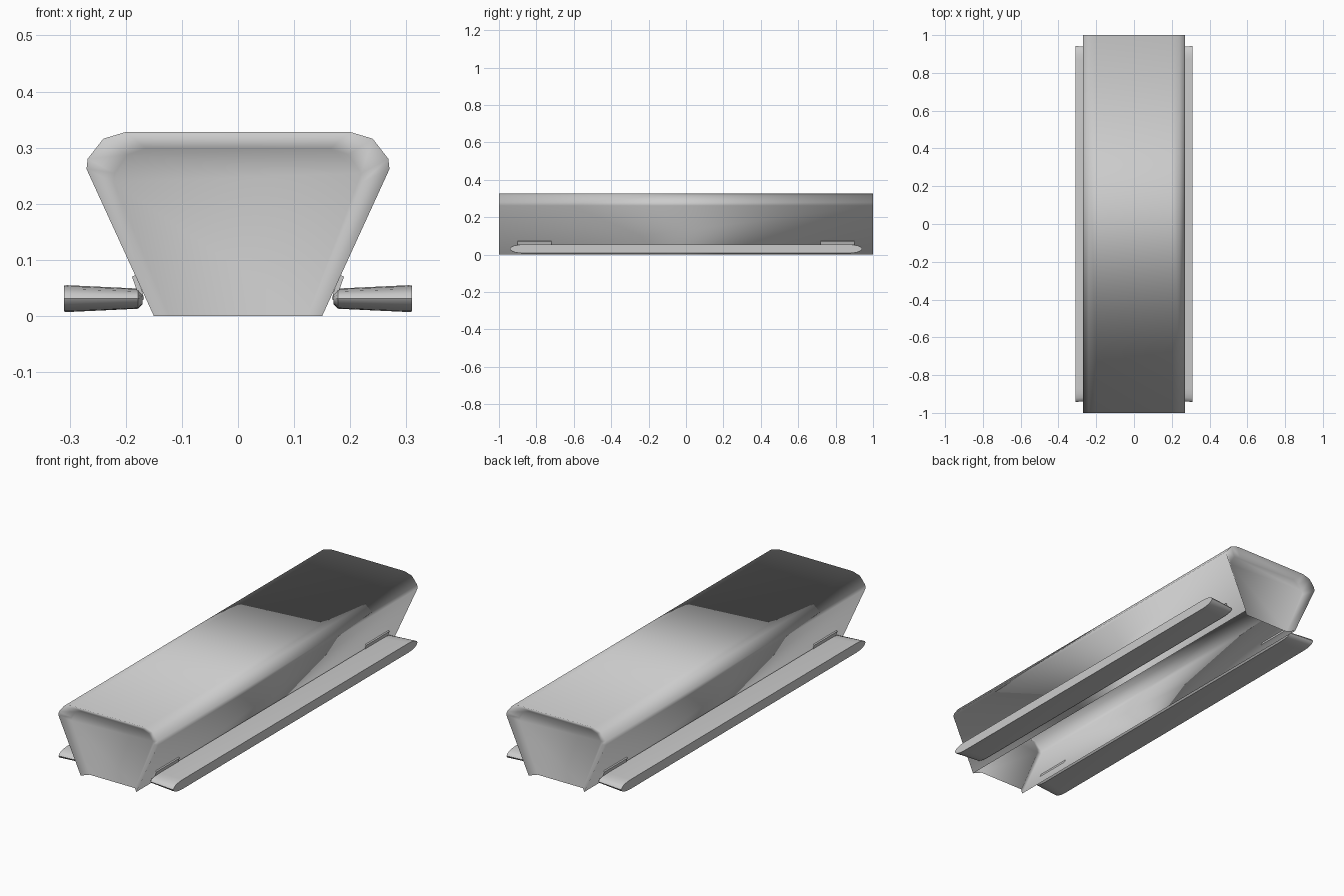
import bpy, bmesh, math

if "Cube" in bpy.data.objects:
    bpy.data.objects.remove(bpy.data.objects["Cube"], do_unlink=True)

grey = bpy.data.materials.new("light_grey")
grey.use_nodes = True
grey.diffuse_color = (0.6, 0.6, 0.6, 1)
grey.node_tree.nodes["Principled BSDF"].inputs["Base Color"].default_value = (0.6, 0.6, 0.6, 1)


def loft(name, loops, closed=True, caps=True, angle=180):
    """Skin matching point loops, with optional end caps."""
    bm = bmesh.new()
    rings = [[bm.verts.new(p) for p in loop] for loop in loops]
    n = len(rings[0])
    for a, b in zip(rings, rings[1:]):
        for i in range(n if closed else n - 1):
            j = (i + 1) % n
            bm.faces.new((a[i], a[j], b[j], b[i]))
    if caps:
        bm.faces.new(rings[0][::-1])
        bm.faces.new(rings[-1])
    bmesh.ops.recalc_face_normals(bm, faces=bm.faces)
    # an open shell must still face outwards
    bm.faces.ensure_lookup_table()
    bm.normal_update()
    top = max(bm.faces, key=lambda f: f.calc_center_median().z)
    if top.normal.z < 0:
        bmesh.ops.reverse_faces(bm, faces=bm.faces)
    mesh = bpy.data.meshes.new(name)
    bm.to_mesh(mesh)
    bm.free()
    mesh.materials.append(grey)
    obj = bpy.data.objects.new(name, mesh)
    bpy.context.collection.objects.link(obj)
    bpy.ops.object.select_all(action='DESELECT')
    bpy.context.view_layer.objects.active = obj
    obj.select_set(True)
    if angle >= 180:
        bpy.ops.object.shade_smooth()
    else:
        bpy.ops.object.shade_smooth_by_angle(angle=math.radians(angle))
    return obj


# Hull: trough open underneath, with recessed end plates
half = [(0.15, 0), (0.27, 0.262), (0.268, 0.28), (0.24, 0.316), (0.20, 0.328)]
profile = half + [(-x, z) for x, z in reversed(half)]


def section(y, sx=1, sz=1):
    return [(x * sx, y, z * sz) for x, z in profile]


loft("hull", [section(-0.97, 0.82, 0.91), section(-1), section(1), section(0.97, 0.82, 0.91)],
     closed=False)


# Side boards: long slabs with rounded tips, thicker on the outside
def board_loop(x, length, height, steps=8):
    pts = []
    for end in (1, -1):
        for i in range(steps + 1):
            t = math.pi * (i / steps - 0.5)
            pts.append((x, end * (length - 0.07 + 0.07 * math.cos(t)),
                        0.031 + end * height * math.sin(t)))
    return pts


clip = [(0.183, 0.073), (0.189, 0.070), (0.180, 0.045), (0.180, 0.025), (0.167, 0.030), (0.171, 0.045)]
for side, label in ((1, "left"), (-1, "right")):
    loft(label + "_side_board",
         [board_loop(side * x, l, h) for x, l, h in
          ((0.170, 0.915, 0.010), (0.178, 0.93, 0.018), (0.305, 0.942, 0.024), (0.31, 0.942, 0.023))],
         angle=40)
    # Clips holding each board to the hull
    for end, place in ((-1, "front"), (1, "back")):
        loft(f"{label}_{place}_clip",
             [[(side * x, end * y, z) for x, z in clip] for y in (0.72, 0.90)], angle=30)
